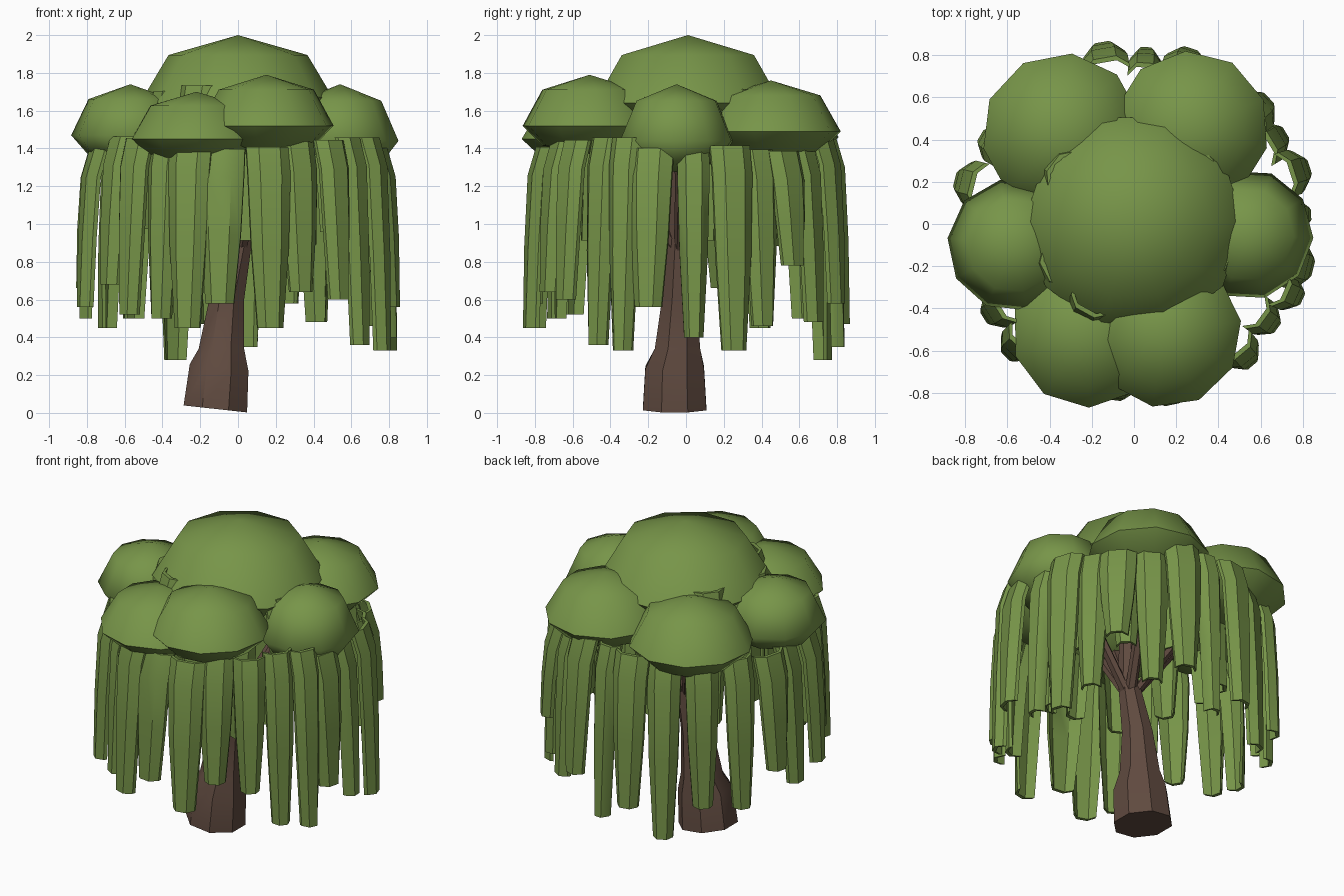
import bpy, bmesh, math, random
from mathutils import Vector

if "Cube" in bpy.data.objects:
    bpy.data.objects.remove(bpy.data.objects["Cube"])

random.seed(4)


def material(name, rgb):
    m = bpy.data.materials.new(name)
    m.diffuse_color = (*rgb, 1)
    m.use_nodes = True
    m.node_tree.nodes["Principled BSDF"].inputs["Base Color"].default_value = m.diffuse_color
    return m


LEAF = material("leaf green", (0.185, 0.30, 0.066))
BARK = material("bark brown", (0.115, 0.068, 0.05))


def finish(name, bm, mat, angle):
    bmesh.ops.recalc_face_normals(bm, faces=bm.faces)
    me = bpy.data.meshes.new(name)
    bm.to_mesh(me)
    bm.free()
    ob = bpy.data.objects.new(name, me)
    bpy.context.collection.objects.link(ob)
    me.materials.append(mat)
    bpy.ops.object.select_all(action='DESELECT')
    ob.select_set(True)
    bpy.context.view_layer.objects.active = ob
    bpy.ops.object.shade_smooth_by_angle(angle=math.radians(angle))
    return ob


def loft(bm, rings):
    """Skin closed rings of points and cap both ends."""
    vs = [[bm.verts.new(p) for p in ring] for ring in rings]
    n = len(vs[0])
    for a, b in zip(vs, vs[1:]):
        for i in range(n):
            j = (i + 1) % n
            bm.faces.new((a[i], a[j], b[j], b[i]))
    bm.faces.new(vs[0])
    bm.faces.new(vs[-1])


def circle(x, y, z, r, n=8, tilt=0.0):
    pts = []
    for i in range(n):
        a = math.tau * (i + 0.5) / n
        c = math.cos(a)
        pts.append(Vector((x + r * c, y + r * math.sin(a), z - tilt * c)))
    return pts


# leaning trunk with flared foot
bm = bmesh.new()
trunk = [(-.12, -.06, .021, .182, .02), (-.10, -.06, .24, .168, .02),
         (-.088, -.045, .34, .13, 0), (-.06, -.035, .6, .10, 0),
         (.02, -.03, .95, .065, 0), (.03, -.02, 1.65, .04, 0)]
loft(bm, [circle(x, y, z, r, 8, t) for x, y, z, r, t in trunk])
finish("trunk", bm, BARK, 40)

# crown clumps: x, y, radius, widest height, top height
clumps = [(0, .01, .52, 1.64, 2.0), (-.34, .43, .38, 1.46, 1.75),
          (.27, .45, .37, 1.49, 1.76), (.54, -.05, .31, 1.44, 1.74),
          (.15, -.51, .36, 1.52, 1.79), (-.22, -.51, .36, 1.45, 1.70),
          (-.57, -.10, .315, 1.47, 1.74)]

# branches reaching into the outer clumps
bm = bmesh.new()
for x, y, r, z, top in clumps[1:]:
    loft(bm, [circle(.01, -.03, .82, .035, 6),
              circle(x * .5, y * .5, 1.2, .033, 6),
              circle(x * .85, y * .85, 1.48, .022, 6)])
finish("branches", bm, BARK, 40)

for k, (x, y, r, z, top) in enumerate(clumps):
    bm = bmesh.new()
    bmesh.ops.create_uvsphere(bm, u_segments=10, v_segments=4, radius=1)
    spin = math.radians(18 + 11 * k)
    for v in bm.verts:
        c = v.co.copy()
        h = (top - z) * (1 if c.z > 0 else .55)
        v.co = (x + r * (c.x * math.cos(spin) - c.y * math.sin(spin)),
                y + r * (c.x * math.sin(spin) + c.y * math.cos(spin)),
                z + h * c.z)
    finish("crown_clump", bm, LEAF, 70)


def strand(bm, deg, radius, width, top, bottom, thick=.022):
    """Hanging strip: arched cross-section, leaning out then straight down."""
    a = math.radians(deg)
    out = Vector((math.cos(a), math.sin(a), 0))
    side = Vector((-out.y, out.x, 0))
    section = [(-.5, -.045), (-.25, 0), (.25, 0), (.5, -.045)]
    levels = [(top, -.06, 1.0), (top - .15, -.015, 1.0),
              ((top + bottom) / 2 - .05, .005, .88), (bottom, .015, .6)]
    rings = []
    for z, dr, s in levels:
        outer = [out * (radius + dr + d) + side * (u * width * s) for u, d in section]
        inner = [p - out * thick for p in reversed(outer)]
        rings.append([p + Vector((0, 0, z)) for p in outer + inner])
    loft(bm, rings)


# outer curtain: angle, bottom height, width
curtain = [(-14, .56, .24), (3, .40, .17), (18, .33, .22), (31, .46, .20),
           (43, .78, .22), (58, .48, .20), (72, .58, .22), (86, .35, .16),
           (100, .47, .22), (115, .28, .20), (132, .50, .20), (150, .45, .19),
           (166, .66, .22), (180, .50, .19), (195, .56, .20), (212, .68, .20),
           (226, .52, .19), (239, .50, .19), (251, .45, .23), (263, .58, .25),
           (282, .45, .23), (295, .64, .21), (310, .60, .19), (324, .36, .18),
           (336, .33, .18)]
bm = bmesh.new()
for k, (deg, bottom, width) in enumerate(curtain):
    strand(bm, deg, .86 - (.035 if k % 2 else 0), width,
           1.42 + random.uniform(-.04, .05), bottom)
finish("outer_hanging_strands", bm, LEAF, 35)

# inner curtain under the central clump
bm = bmesh.new()
for k in range(11):
    strand(bm, 12 + k * 360 / 11, .54, .20, 1.70 + random.uniform(-.06, .05),
           random.uniform(.78, 1.0))
finish("inner_hanging_strands", bm, LEAF, 35)
